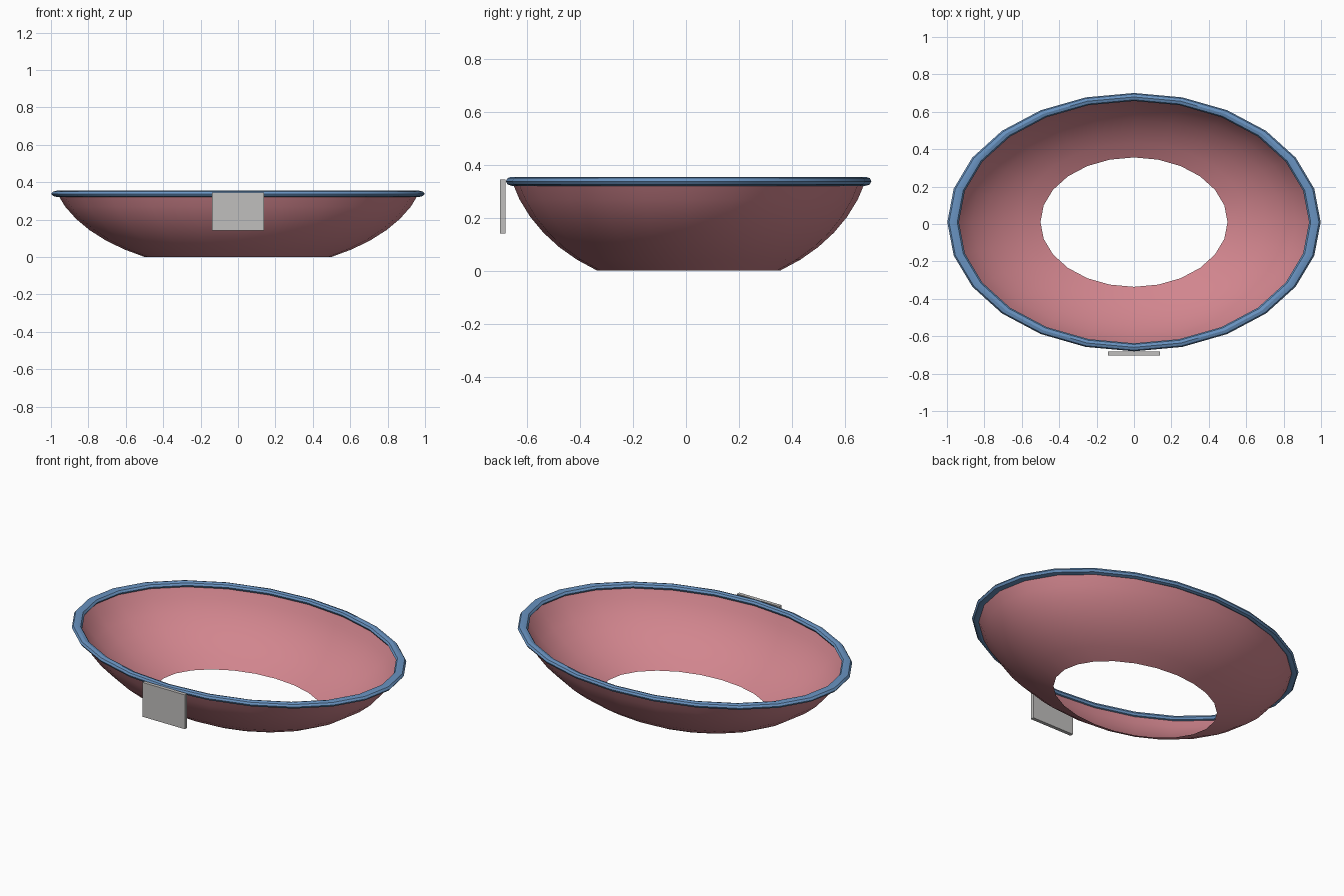
import bpy, bmesh, math

cube = bpy.data.objects.get("Cube")
if cube:
    bpy.data.objects.remove(cube, do_unlink=True)

SIDES = 24          # sides around the oval
OVAL = 0.692        # depth of the oval relative to its width
CENTRE_Y = 0.01


def material(name, rgb):
    mat = bpy.data.materials.new(name)
    mat.use_nodes = True
    mat.diffuse_color = (*rgb, 1)
    mat.node_tree.nodes["Principled BSDF"].inputs["Base Color"].default_value = (*rgb, 1)
    return mat


def lathe(name, profile, mat, closed=False):
    """Sweep (radius, z) points around an oval; the surface has no caps."""
    bm = bmesh.new()
    rings = []
    for r, z in profile:
        ring = []
        for i in range(SIDES):
            a = 2 * math.pi * i / SIDES
            ring.append(bm.verts.new((r * math.cos(a), CENTRE_Y + OVAL * r * math.sin(a), z)))
        rings.append(ring)
    pairs = list(zip(rings, rings[1:]))
    if closed:
        pairs.append((rings[-1], rings[0]))
    for low, high in pairs:
        for i in range(SIDES):
            j = (i + 1) % SIDES
            bm.faces.new((low[i], low[j], high[j], high[i]))
    mesh = bpy.data.meshes.new(name)
    bm.to_mesh(mesh)
    bm.free()
    obj = bpy.data.objects.new(name, mesh)
    bpy.context.collection.objects.link(obj)
    mesh.materials.append(mat)
    bpy.ops.object.select_all(action='DESELECT')
    obj.select_set(True)
    bpy.context.view_layer.objects.active = obj
    bpy.ops.object.shade_smooth_by_angle(angle=math.radians(30))
    return obj


pink = material("dusty pink", (0.64, 0.235, 0.27))
blue = material("steel blue", (0.14, 0.29, 0.53))
grey = material("light grey", (0.53, 0.52, 0.51))

# Bowl: thin open shell, a zone of a flattened sphere
angles = [math.radians(30 + 7.5 * k) for k in range(7)]
lathe("bowl", [(math.sin(a), 0.482 - 0.556 * math.cos(a)) for a in angles], pink)

# Rim: flattened ring around the top edge
steps = [2 * math.pi * k / 8 for k in range(8)]
lathe("rim", [(0.967 + 0.031 * math.cos(a), 0.338 + 0.017 * math.sin(a)) for a in steps],
      blue, closed=True)

# Plate hanging at the front of the rim
bpy.ops.mesh.primitive_cube_add(size=1, location=(0, -0.692, 0.243))
plate = bpy.context.object
plate.name = "front_plate"
plate.scale = (0.28, 0.021, 0.205)
bpy.ops.object.transform_apply(location=False, rotation=False, scale=True)
plate.data.materials.append(grey)
